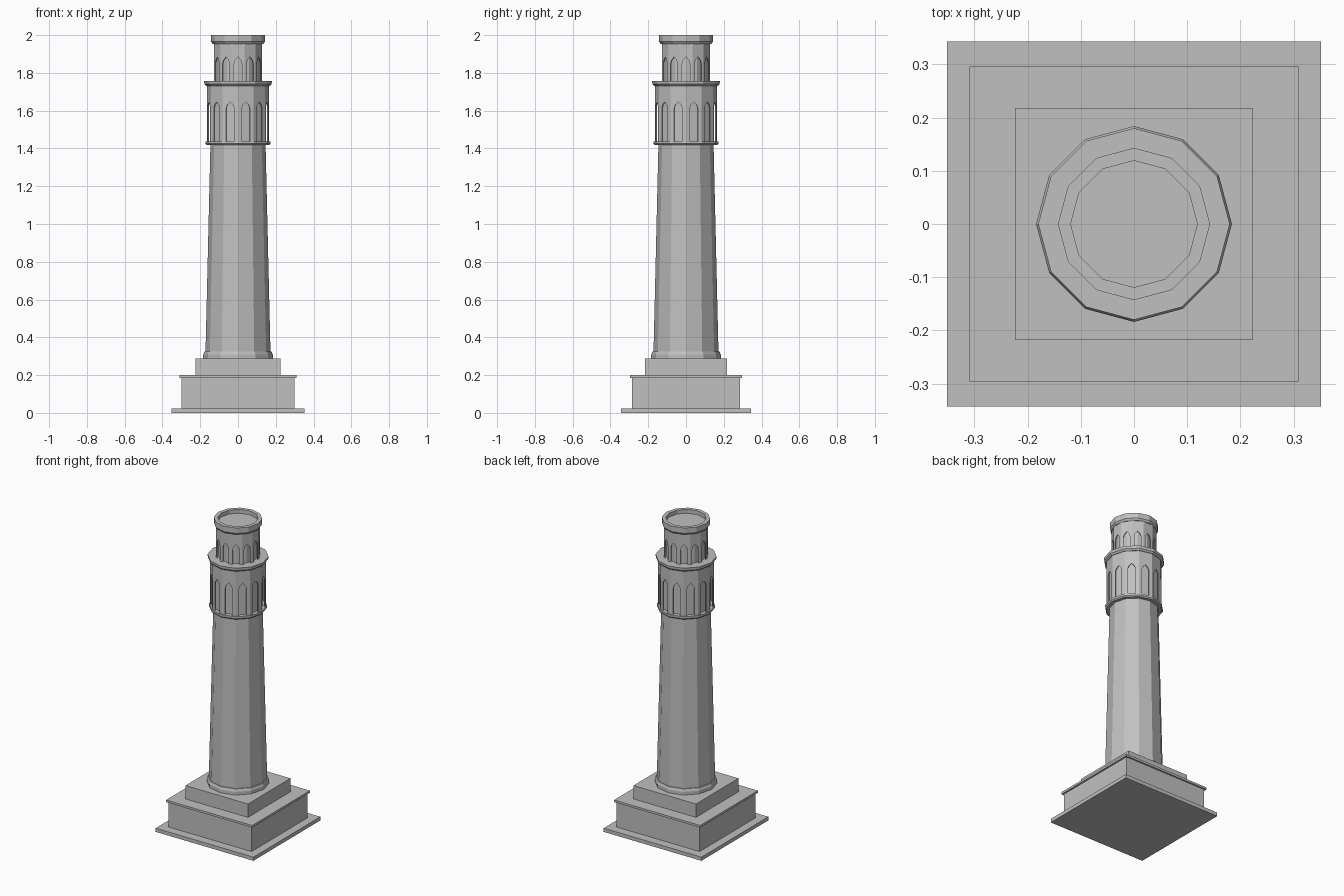
import bpy, bmesh, math
from mathutils import Matrix, Vector

SIDES = 12
old = bpy.data.objects.get("Cube")
if old:
    bpy.data.objects.remove(old, do_unlink=True)

stone = bpy.data.materials.new("pale_grey_stone")
stone.use_nodes = True
GREY = (0.53, 0.53, 0.53, 1)
stone.diffuse_color = GREY
stone.node_tree.nodes["Principled BSDF"].inputs["Base Color"].default_value = GREY


def finish(name, bm):
    bmesh.ops.recalc_face_normals(bm, faces=bm.faces)
    mesh = bpy.data.meshes.new(name)
    bm.to_mesh(mesh)
    bm.free()
    mesh.materials.append(stone)
    obj = bpy.data.objects.new(name, mesh)
    bpy.context.collection.objects.link(obj)
    return obj


def block(name, half_x, half_y, z0, z1):
    bm = bmesh.new()
    size = Matrix.Diagonal((2 * half_x, 2 * half_y, z1 - z0, 1))
    bmesh.ops.create_cube(bm, size=1, matrix=Matrix.Translation((0, 0, (z0 + z1) / 2)) @ size)
    return finish(name, bm)


def turned(name, profile, turn=0):
    """Sweep (radius, height) points into a capped faceted solid."""
    bm = bmesh.new()
    rings = []
    for r, z in profile:
        angles = [math.tau * i / SIDES + turn for i in range(SIDES)]
        rings.append([bm.verts.new((r * math.cos(a), r * math.sin(a), z)) for a in angles])
    for low, high in zip(rings, rings[1:]):
        for i in range(SIDES):
            j = (i + 1) % SIDES
            bm.faces.new((low[i], low[j], high[j], high[i]))
    bm.faces.new(rings[0])
    bm.faces.new(rings[-1])
    return finish(name, bm)


def arcade(name, radius, z0, z1, half_open, spring, apex, turn=0, thick=0.005):
    """Ring of thin wall panels, each pierced by a pointed arch."""
    bm = bmesh.new()
    w = radius * math.sin(math.pi / SIDES)
    dist = radius * math.cos(math.pi / SIDES)
    rise = apex - spring
    right = [(half_open, z0), (half_open, spring), (half_open * 0.75, spring + rise * 0.5), (0, apex)]
    arch = right + [(-u, z) for u, z in reversed(right[:-1])]
    outline = [(-w, z1), (w, z1), (w, z0)] + arch + [(-w, z0)]
    for i in range(SIDES):
        a = math.tau * (i + 0.5) / SIDES + turn
        out = Vector((math.cos(a), math.sin(a), 0))
        side = Vector((-out.y, out.x, 0))
        layers = []
        for depth, narrow in ((0, 1), (thick, (dist - thick) / dist)):
            layers.append([bm.verts.new(out * (dist - depth)
                           + side * (u * narrow if abs(u) == w else u)
                           + Vector((0, 0, z))) for u, z in outline])
        outer, inner = layers
        bm.faces.new(outer)
        bm.faces.new(inner[::-1])
        for k in range(len(outline)):
            n = (k + 1) % len(outline)
            if {k, n} in ({1, 2}, {0, len(outline) - 1}):
                continue  # neighbouring panels meet here
            bm.faces.new((outer[k], inner[k], inner[n], outer[n]))
    bmesh.ops.remove_doubles(bm, verts=bm.verts, dist=0.0001)
    return finish(name, bm)


# Stepped rectangular base
block("base_slab", 0.351, 0.343, 0, 0.024)
block("plinth", 0.298, 0.286, 0.024, 0.186)
block("plinth_cap", 0.309, 0.296, 0.186, 0.2)
block("upper_plinth", 0.224, 0.218, 0.2, 0.287)

# Tapering shaft and its foot moulding
turned("shaft_foot", [(0.184, 0.287), (0.184, 0.308), (0.178, 0.324)])
turned("shaft", [(0.172, 0.324), (0.146, 1.42)])

# Lower arcaded gallery around a solid core
turned("gallery_sill", [(0.166, 1.418), (0.172, 1.425), (0.172, 1.438)])
turned("gallery_core", [(0.146, 1.438), (0.146, 1.735)])
arcade("gallery_arcade", 0.165, 1.438, 1.735, 0.022, 1.612, 1.647)
turned("gallery_cornice", [(0.168, 1.73), (0.178, 1.74), (0.18, 1.757)])

# Upper arcaded lantern
turned("lantern_core", [(0.118, 1.757), (0.118, 1.96)])
arcade("lantern_arcade", 0.132, 1.757, 1.96, 0.02, 1.85, 1.885, turn=math.pi / SIDES)

# Crowning rim with a shallow recess
turned("lantern_crown", [(0.134, 1.953), (0.143, 1.965), (0.143, 2.0), (0.119, 2.0), (0.119, 1.975)])
